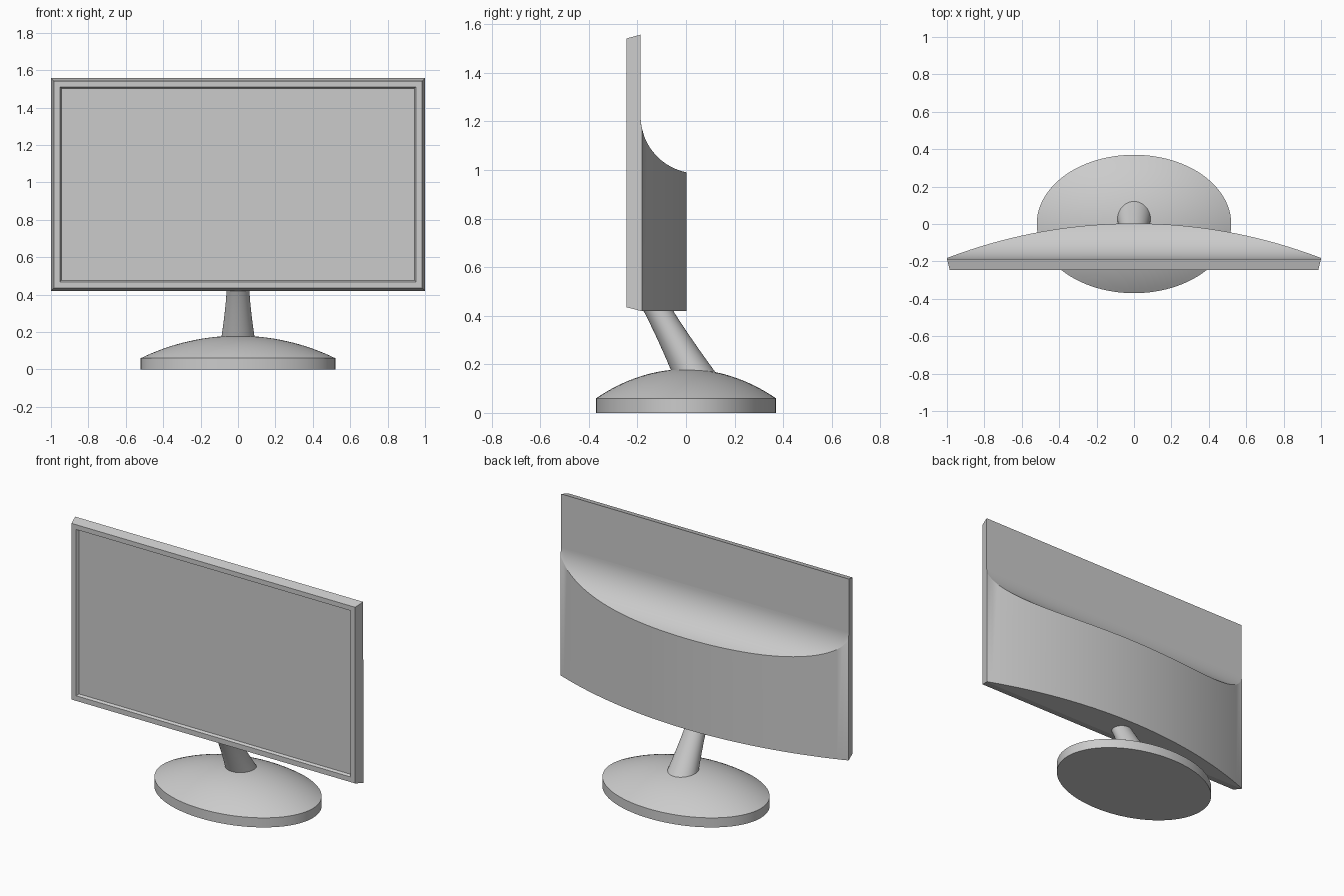
import bpy, bmesh, math

if "Cube" in bpy.data.objects:
    bpy.data.objects.remove(bpy.data.objects["Cube"])


def finish(name, bm, angle=30):
    bmesh.ops.remove_doubles(bm, verts=bm.verts, dist=1e-5)
    bmesh.ops.recalc_face_normals(bm, faces=bm.faces)
    mesh = bpy.data.meshes.new(name)
    bm.to_mesh(mesh)
    bm.free()
    obj = bpy.data.objects.new(name, mesh)
    bpy.context.collection.objects.link(obj)
    bpy.ops.object.select_all(action='DESELECT')
    obj.select_set(True)
    bpy.context.view_layer.objects.active = obj
    bpy.ops.object.shade_smooth_by_angle(angle=math.radians(angle))
    return obj


def bridge(bm, rows, closed):
    """Skin consecutive rows of vertices with quads."""
    for a, b in zip(rows, rows[1:]):
        n = len(a)
        for i in range(n if closed else n - 1):
            j = (i + 1) % n
            bm.faces.new((a[i], a[j], b[j], b[i]))


def loft(name, loops, angle=30):
    """Closed solid through a list of point loops, capped at both ends."""
    bm = bmesh.new()
    rows = [[bm.verts.new(p) for p in loop] for loop in loops]
    bridge(bm, rows, True)
    bm.faces.new(rows[0])
    bm.faces.new(rows[-1])
    return finish(name, bm, angle)


def ellipse(rx, ry, z, cy=0, n=96):
    return [(rx * math.cos(2 * math.pi * i / n),
             cy + ry * math.sin(2 * math.pi * i / n), z) for i in range(n)]


def rect(hx, z0, z1, y):
    return [(-hx, y, z0), (hx, y, z0), (hx, y, z1), (-hx, y, z1)]


BACK = -0.187

# Screen housing: tapered rim, front bezel, shallow recess and display face
loft("screen_frame", [
    rect(1.0, 0.42, 1.557, BACK),
    rect(0.985, 0.435, 1.541, -0.245),
    rect(0.953, 0.467, 1.511, -0.245),
    rect(0.944, 0.475, 1.503, -0.229)], 10)

# Rear housing: bowed in plan, with a concave scoop along its top
NX, NT = 64, 20
bm = bmesh.new()
top_rows, bottom_rows = [], []
R = 2.795
for i in range(NX + 1):
    x = -1 + 2 * i / NX
    y_out = 0.003 - (R - math.sqrt(R * R - x * x))
    reach = math.acos((0.05 - y_out) / 0.237)
    column = []
    for k in range(NT + 1):
        a = reach * k / NT
        column.append(bm.verts.new((x, 0.05 - 0.237 * math.cos(a),
                                    1.22 - 0.235 * math.sin(a))))
    top_rows.append(column)
    bottom_rows.append([bm.verts.new((x, y_out, 0.42)),
                        bm.verts.new((x, BACK, 0.42))])
bridge(bm, top_rows, False)
bridge(bm, [[c[-1], b[0], b[1], c[0]] for c, b in zip(top_rows, bottom_rows)], False)
for c, b in ((top_rows[0], bottom_rows[0]), (top_rows[-1], bottom_rows[-1])):
    bm.faces.new(c + b)
finish("rear_housing", bm)

# Neck: slanted, tapering column
neck = []
for k in range(9):
    t = k / 8
    z = 0.14 + 0.31 * t
    r = 0.06 + 0.034 * (1 - t) ** 1.5
    neck.append(ellipse(r, r, z, 0.047 - 0.178 * t, 48))
loft("neck", neck)

# Base: elliptical disc with a domed top
RX, RY, DOME_R = 0.52, 0.37, 1.187
base = [ellipse(RX, RY, 0)]
for k in range(16):
    s = 1 - k / 16
    z = 0.18 - (DOME_R - math.sqrt(DOME_R ** 2 - (RX * s) ** 2))
    base.append(ellipse(RX * s, RY * s, z))
loft("base", base)
